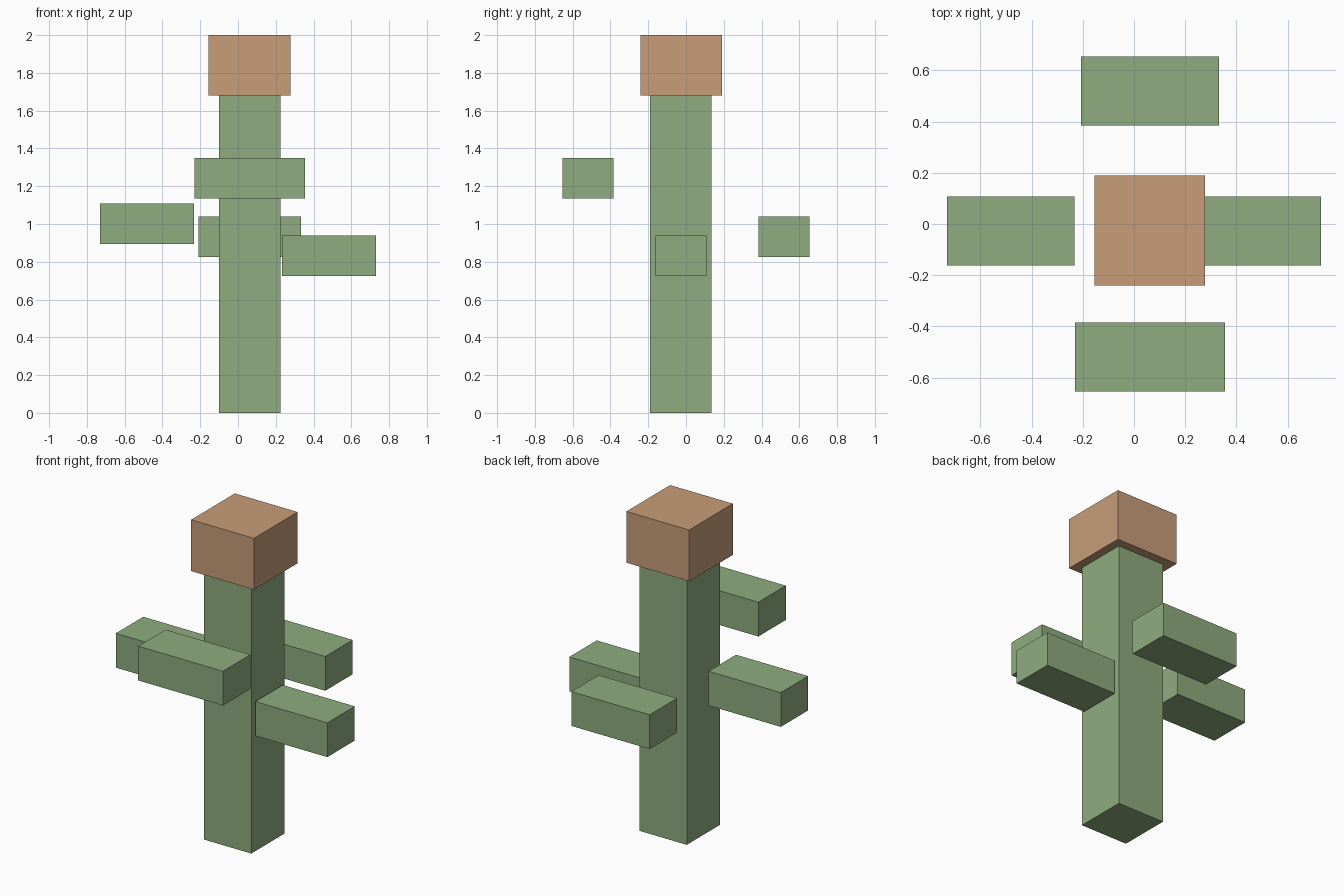
import bpy
import bmesh
from mathutils import Vector

default = bpy.data.objects.get("Cube")
if default:
    bpy.data.objects.remove(default, do_unlink=True)


def make_material(name, rgb):
    mat = bpy.data.materials.new(name)
    mat.use_nodes = True
    colour = (*rgb, 1.0)
    mat.diffuse_color = colour
    mat.node_tree.nodes["Principled BSDF"].inputs["Base Color"].default_value = colour
    return mat


def box(name, x, y, z, mat):
    """Flat-faced box spanning the given (min, max) ranges."""
    low, high = (Vector(corner) for corner in zip(x, y, z))
    bm = bmesh.new()
    bmesh.ops.create_cube(bm, size=1)
    bmesh.ops.scale(bm, vec=high - low, verts=bm.verts)
    mesh = bpy.data.meshes.new(name)
    bm.to_mesh(mesh)
    bm.free()
    mesh.materials.append(mat)
    obj = bpy.data.objects.new(name, mesh)
    obj.location = (low + high) / 2
    bpy.context.collection.objects.link(obj)
    return obj


green = make_material("cactus green", (0.275, 0.413, 0.209))
tan = make_material("terracotta tan", (0.578, 0.337, 0.191))

# Trunk and the wider block on top
box("trunk", (-0.10, 0.225), (-0.19, 0.135), (0, 1.68), green)
box("top_block", (-0.155, 0.278), (-0.24, 0.19), (1.68, 2), tan)

# Four arms floating around the trunk, all the same height and depth
ARM_DEPTH, ARM_HEIGHT = 0.27, 0.214
arms = {
    "front_arm": ((-0.23, 0.355), -0.655, 1.136),
    "back_arm": ((-0.208, 0.333), 0.385, 0.825),
    "right_arm": ((-0.73, -0.232), -0.162, 0.894),
    "left_arm": ((0.233, 0.73), -0.162, 0.726),
}
for name, (x, y, z) in arms.items():
    box(name, x, (y, y + ARM_DEPTH), (z, z + ARM_HEIGHT), green)
